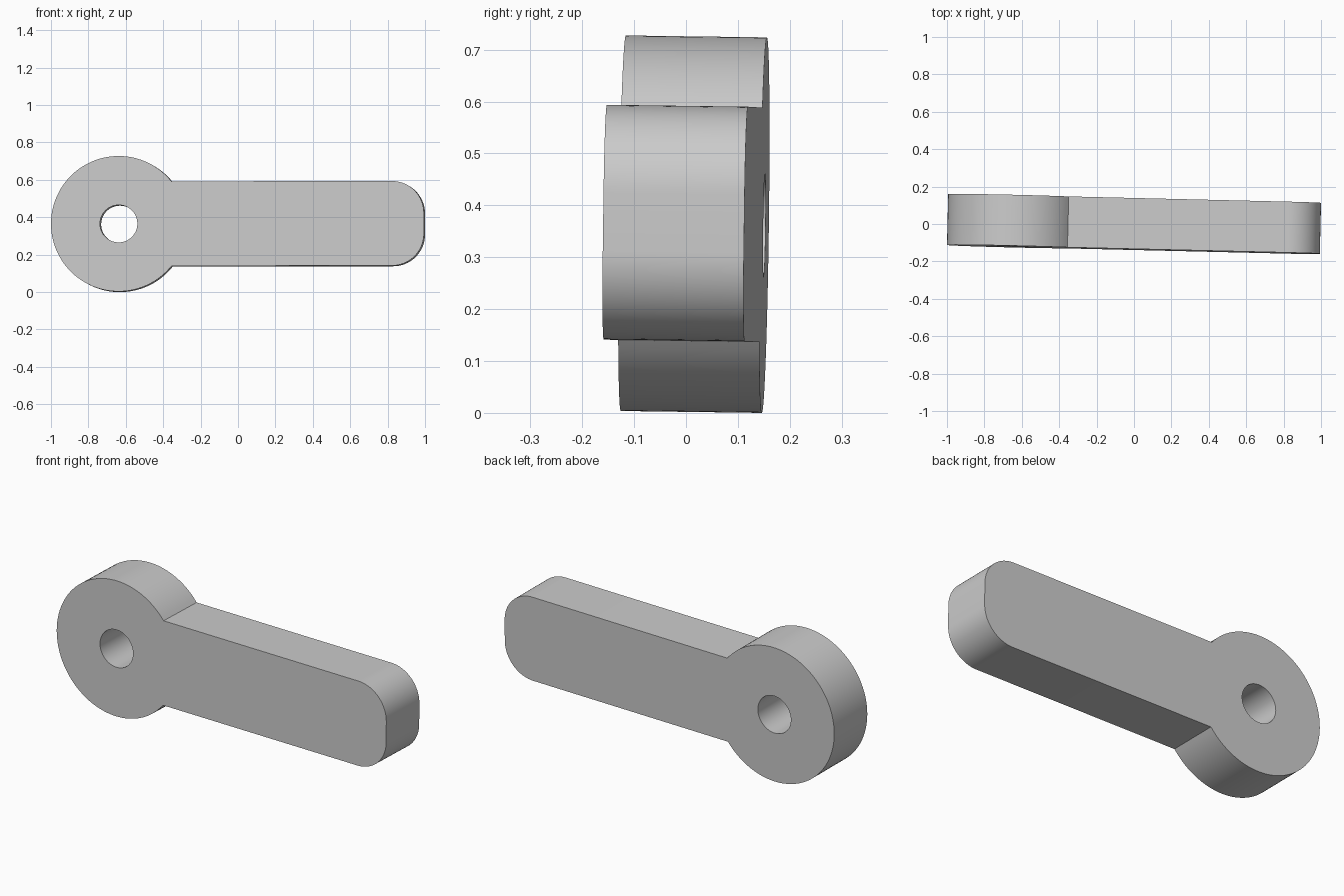
import bpy
import bmesh
from math import asin, cos, pi, radians, sin
from mathutils import Euler, Vector

cube = bpy.data.objects.get("Cube")
if cube:
    bpy.data.objects.remove(cube)

# Sizes of the lever
DEPTH = 0.272
RING_X, RING_R, HOLE_R = -0.635, 0.362, 0.1
ARM_HALF, ARM_END, CORNER_R = 0.226, 0.997, 0.17


def arc(cx, cz, radius, start, end, steps):
    """Points along an arc in the xz plane, both ends included."""
    angles = [start + (end - start) * i / steps for i in range(steps + 1)]
    return [Vector((cx + radius * cos(a), -DEPTH / 2, cz + radius * sin(a)))
            for a in angles]


def loop(bm, points):
    verts = [bm.verts.new(p) for p in points]
    return [bm.edges.new((v, verts[(i + 1) % len(verts)]))
            for i, v in enumerate(verts)]


# Outline: round ring end, straight arm, two rounded corners
join = asin(ARM_HALF / RING_R)
cx, cz = ARM_END - CORNER_R, ARM_HALF - CORNER_R
outline = (arc(RING_X, 0, RING_R, join, 2 * pi - join, 80)
           + arc(cx, -cz, CORNER_R, -pi / 2, 0, 20)
           + arc(cx, cz, CORNER_R, 0, pi / 2, 20))
hole = arc(RING_X, 0, HOLE_R, 0, 2 * pi, 64)[:-1]

# Fill the outline around the hole and extrude it to full depth
bm = bmesh.new()
edges = loop(bm, outline) + loop(bm, hole)
bmesh.ops.triangle_fill(bm, edges=edges, use_beauty=True)
result = bmesh.ops.extrude_face_region(bm, geom=bm.faces[:])
moved = [g for g in result["geom"] if isinstance(g, bmesh.types.BMVert)]
bmesh.ops.translate(bm, verts=moved, vec=(0, DEPTH, 0))
bmesh.ops.recalc_face_normals(bm, faces=bm.faces[:])

# Slight tilt, then stand it on the ground
tilt = Euler((-0.0135, -0.0015, -0.0238)).to_matrix()
bmesh.ops.rotate(bm, verts=bm.verts[:], cent=(0, 0, 0), matrix=tilt)
low = min(v.co.z for v in bm.verts)
bmesh.ops.translate(bm, verts=bm.verts[:], vec=(0, 0, -low))

mesh = bpy.data.meshes.new("lever_arm")
bm.to_mesh(mesh)
bm.free()
lever = bpy.data.objects.new("lever_arm", mesh)
bpy.context.collection.objects.link(lever)

# Plain grey material
grey = bpy.data.materials.new("plain grey")
grey.use_nodes = True
colour = (0.6, 0.6, 0.6, 1)
grey.diffuse_color = colour
grey.node_tree.nodes["Principled BSDF"].inputs["Base Color"].default_value = colour
mesh.materials.append(grey)

# Smooth curved walls, crisp rims
bpy.ops.object.select_all(action="DESELECT")
lever.select_set(True)
bpy.context.view_layer.objects.active = lever
bpy.ops.object.shade_smooth_by_angle(angle=radians(30))
